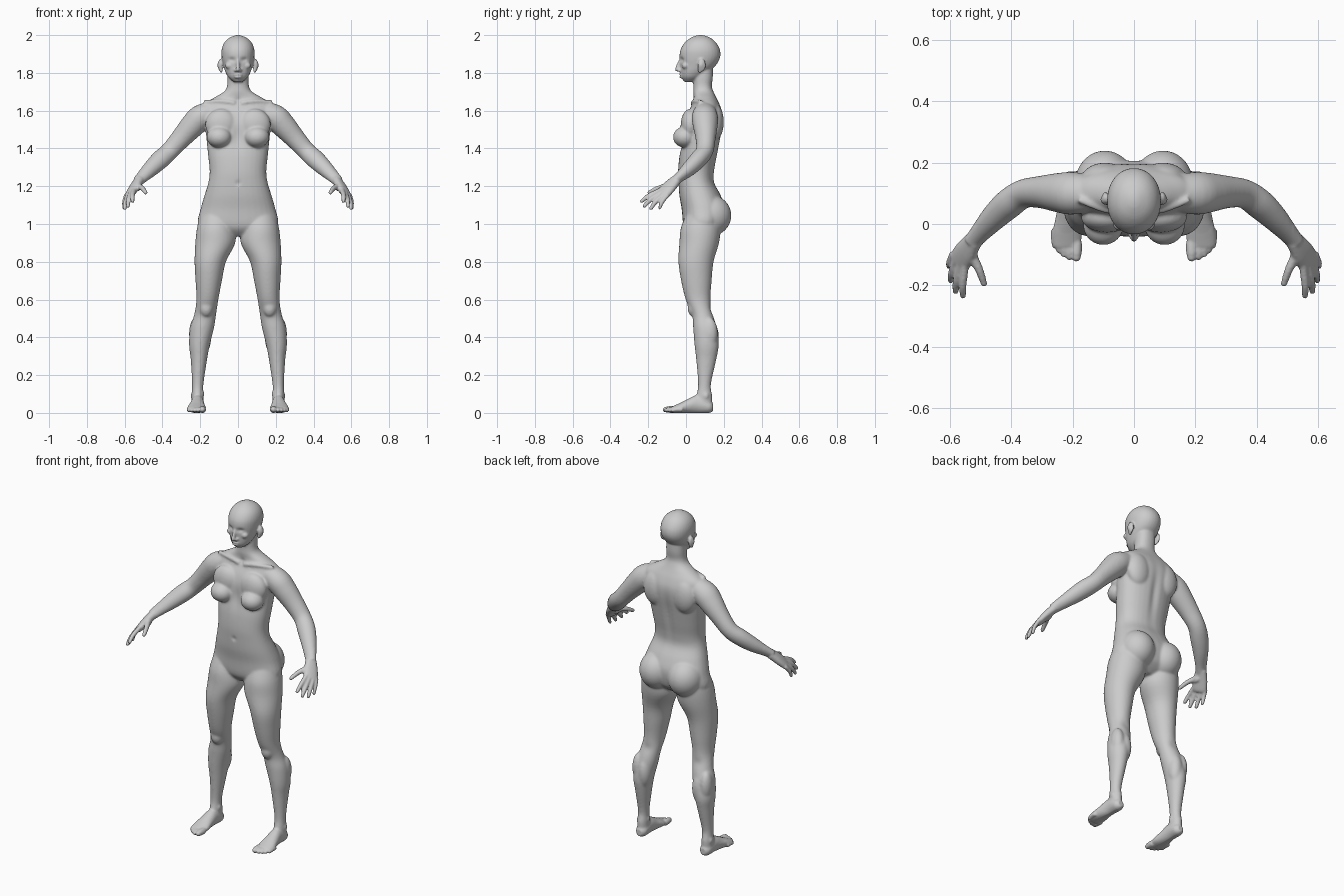
import bpy, bmesh, math
from mathutils import Vector, Matrix

bm = bmesh.new()   # centre parts plus one side; mirrored later


def power(c, p):
    return math.copysign(abs(c) ** (2 / p), c)


def spline(secs, steps):
    """Smooth interpolation through the given sections."""
    out = []
    for i in range(len(secs) - 1):
        a, b, c, d = (secs[max(i - 1, 0)], secs[i], secs[i + 1], secs[min(i + 2, len(secs) - 1)])
        for k in range(steps):
            t = k / steps
            out.append([0.5 * (2 * q + (r - p) * t + (2 * p - 5 * q + 4 * r - s) * t * t
                               + (3 * q - p - 3 * r + s) * t ** 3) for p, q, r, s in zip(a, b, c, d)])
    return out + [list(secs[-1])]


def loft(secs, ref=(1, 0, 0), axis=None, p=2.0, n=32, steps=4):
    """Skin elliptical sections (x, y, z, radius_a, radius_b)."""
    secs = spline(secs, steps)
    pts = [Vector(s[:3]) for s in secs]
    rings = []
    for i, s in enumerate(secs):
        t = Vector(axis) if axis else (pts[min(i + 1, len(pts) - 1)] - pts[max(i - 1, 0)])
        t.normalize()
        u = Vector(ref)
        u = (u - t * u.dot(t)).normalized()
        v = t.cross(u)
        ring = []
        for k in range(n):
            a = 2 * math.pi * k / n
            ring.append(bm.verts.new(pts[i] + u * s[3] * power(math.cos(a), p)
                                     + v * s[4] * power(math.sin(a), p)))
        rings.append(ring)
    for r0, r1 in zip(rings, rings[1:]):
        for k in range(n):
            bm.faces.new((r0[k], r0[(k + 1) % n], r1[(k + 1) % n], r1[k]))
    bm.faces.new(rings[0][::-1])
    bm.faces.new(rings[-1])


def blob(c, r):
    m = Matrix.Translation(c) @ Matrix.Diagonal((*r, 1))
    bmesh.ops.create_uvsphere(bm, u_segments=32, v_segments=20, radius=1, matrix=m)


def digit(base, mid, tip, r):
    """Finger or toe with a rounded tip."""
    base, mid, tip = Vector(base), Vector(mid), Vector(tip)
    end = tip - (tip - mid).normalized() * r * 0.8
    loft([(*base, r * 1.1, r * 1.1), (*mid, r * 1.05, r * 1.05), (*end, r * 0.85, r * 0.85)],
         ref=(1, 0.3, 0.2), n=16)
    blob(end, (r * 0.85,) * 3)


Z = (0, 0, 1)

# torso and neck
loft([(0, .08, .935, .05, .05), (0, .085, .965, .15, .085), (0, .09, 1.0, .212, .105),
      (0, .092, 1.08, .198, .115), (0, .075, 1.15, .178, .11), (0, .055, 1.22, .157, .095),
      (0, .054, 1.28, .15, .096), (0, .065, 1.36, .158, .1), (0, .08, 1.44, .166, .1),
      (0, .09, 1.52, .175, .105), (0, .1, 1.58, .185, .096), (0, .105, 1.63, .185, .075),
      (0, .1, 1.67, .125, .06), (0, .092, 1.7, .075, .054), (0, .088, 1.73, .058, .049),
      (0, .09, 1.78, .056, .052), (0, .09, 1.84, .055, .052)], axis=Z, p=2.25)
# chest and seat
blob((.1, -.005, 1.46), (.066, .064, .056))
blob((.088, .022, 1.525), (.085, .05, .085))
blob((.095, .133, 1.045), (.098, .107, .108))
# shoulder blade and collarbone
blob((.095, .15, 1.54), (.075, .05, .1))
loft([(.015, .034, 1.64, .011, .011), (.09, .045, 1.65, .011, .011), (.18, .08, 1.645, .012, .012)],
     ref=Z, n=12)

# leg
loft([(.112, .09, 1.06, .085, .085), (.117, .078, .98, .1, .105), (.12, .07, .9, .106, .105),
      (.147, .053, .8, .083, .093), (.155, .055, .7, .07, .081), (.162, .064, .6, .058, .066),
      (.174, .088, .52, .058, .056), (.19, .1, .45, .063, .062), (.204, .109, .36, .055, .064),
      (.207, .107, .28, .043, .053), (.213, .098, .15, .03, .034), (.214, .097, .09, .031, .042),
      (.214, .095, .03, .032, .042)], axis=Z)
blob((.168, .042, .555), (.036, .034, .048))   # kneecap
blob((.182, .13, .4), (.04, .044, .09))        # inner calf
blob((.224, .125, .42), (.035, .043, .085))    # outer calf
blob((.19, .09, .1), (.013, .016, .018))       # ankle bones
blob((.239, .105, .09), (.013, .016, .018))

# foot and toes
loft([(.213, .143, .03, .017, .02), (.213, .12, .033, .033, .034), (.214, .06, .046, .035, .048),
      (.217, .01, .036, .041, .038), (.219, -.035, .025, .049, .026), (.22, -.075, .017, .045, .016)],
     axis=(0, -1, 0))
for x, y, r in [(.188, -.122, .017), (.211, -.118, .0125), (.229, -.108, .012),
                (.245, -.095, .0115), (.259, -.078, .0115)]:
    digit((x, y + .06, .018), (x, y + .03, .018), (x, y, r), r)

# arm
loft([(.12, .1, 1.6, .055, .055), (.195, .1, 1.565, .067, .07), (.24, .102, 1.522, .065, .066),
      (.305, .104, 1.45, .055, .052), (.362, .098, 1.386, .049, .046), (.41, .065, 1.342, .051, .046),
      (.46, .018, 1.294, .044, .04), (.505, -.033, 1.25, .034, .028), (.528, -.06, 1.227, .03, .024)],
     ref=(.6, .5, .6))

# palm, fingers and thumb
across = (.045, .05, -.025)
loft([(.522, -.052, 1.233, .03, .024), (.548, -.09, 1.195, .04, .022), (.57, -.122, 1.159, .041, .018),
      (.578, -.133, 1.147, .036, .012)], ref=across, n=24, p=2.3)
knuckles = [(.552, -.148, 1.171), (.567, -.136, 1.161), (.582, -.12, 1.151), (.593, -.103, 1.144)]
tips = [(.558, -.241, 1.115), (.583, -.226, 1.089), (.599, -.19, 1.076), (.604, -.142, 1.078)]
for i, (k, t) in enumerate(zip(knuckles, tips)):
    k, t = Vector(k), Vector(t)
    digit(k - (t - k) * .15, k.lerp(t, .5) + Vector((.004, -.004, .006)), t, (.0118, .012, .0115, .0105)[i])
digit((.535, -.085, 1.205), (.507, -.145, 1.19), (.486, -.205, 1.162), .014)
blob((.532, -.1, 1.196), (.022, .03, .022))

# head
loft([(0, .022, 1.752, .022, .03), (0, .03, 1.775, .05, .053), (0, .045, 1.805, .067, .073),
      (0, .064, 1.84, .078, .094), (0, .073, 1.88, .086, .107), (0, .075, 1.92, .087, .105),
      (0, .076, 1.955, .076, .087), (0, .077, 1.98, .054, .061), (0, .077, 1.995, .025, .03),
      (0, .077, 2.0, .006, .008)], axis=Z, p=2.1)
blob((0, .004, 1.768), (.024, .022, .016))     # chin
loft([(0, -.024, 1.88, .008, .008), (0, -.035, 1.85, .008, .012), (0, -.044, 1.82, .012, .014),
      (0, -.036, 1.808, .011, .012)], axis=Z, n=16)   # nose
blob((0, -.047, 1.816), (.01, .012, .009))
blob((.013, -.034, 1.813), (.008, .011, .008))
blob((0, -.022, 1.791), (.025, .015, .007))    # lips
blob((0, -.02, 1.778), (.022, .015, .008))
blob((.036, -.008, 1.868), (.017, .015, .011))  # eye
blob((.046, -.002, 1.838), (.022, .02, .018))  # cheekbone
blob((.093, .083, 1.84), (.011, .022, .034))   # ear
blob((.089, .074, 1.815), (.008, .012, .016))

# fuse everything into one skin
raw = bpy.data.meshes.new("raw_body")
bmesh.ops.recalc_face_normals(bm, faces=bm.faces)
bm.to_mesh(raw)
bm.free()
body = bpy.data.objects.new("body", raw)
bpy.context.collection.objects.link(body)
mirror = body.modifiers.new("mirror", 'MIRROR')
mirror.use_mirror_merge = False
remesh = body.modifiers.new("fuse", 'REMESH')
remesh.mode = 'VOXEL'
remesh.voxel_size = 0.0055
graph = bpy.context.evaluated_depsgraph_get()
skin = bpy.data.meshes.new_from_object(body.evaluated_get(graph))
body.modifiers.clear()
body.data = skin
bpy.data.meshes.remove(raw)

# soft dents: centre, reach, push (x is mirrored)
dents = [((.034, -.03, 1.869), (.02, .03, .012), (0, .011, 0)),     # eye sockets
         ((0, -.04, 1.785), (.018, .02, .003), (0, .005, 0)),       # mouth line
         ((.104, .078, 1.842), (.01, .012, .018), (-.006, 0, 0)),   # ear hollow
         ((0, -.04, 1.215), (.008, .03, .01), (0, .012, 0)),        # navel
         ((0, .19, 1.4), (.02, .06, .15), (0, -.01, 0)),            # spine
         ((0, .03, 1.655), (.014, .03, .014), (0, .01, 0)),         # throat notch
         ((0, -.03, 1.47), (.02, .06, .07), (0, .008, 0)),          # breastbone
         ((.17, .13, .545), (.03, .03, .03), (0, -.008, 0))]        # knee hollow
soft = []
for v in skin.vertices:
    x, y, z = v.co
    shift = Vector()
    for c, r, push in dents:
        d = ((abs(x) - c[0]) / r[0]) ** 2 + ((y - c[1]) / r[1]) ** 2 + ((z - c[2]) / r[2]) ** 2
        if d < 9:
            w = math.exp(-d)
            shift += Vector((math.copysign(push[0], x), push[1], push[2])) * w
    v.co += shift
    v.co.z = max(v.co.z, 0.0)
    if .05 < z < 1.75 and abs(x) < .52:
        soft.append(v.index)

# blend muscles on the body, keep face, hands and toes crisp
body.vertex_groups.new(name="soft").add(soft, 1.0, 'REPLACE')
for group, count in (("soft", 14), ("", 2)):
    mod = body.modifiers.new("smooth", 'SMOOTH')
    mod.factor, mod.iterations, mod.vertex_group = 0.5, count, group
for f in skin.polygons:
    f.use_smooth = True
